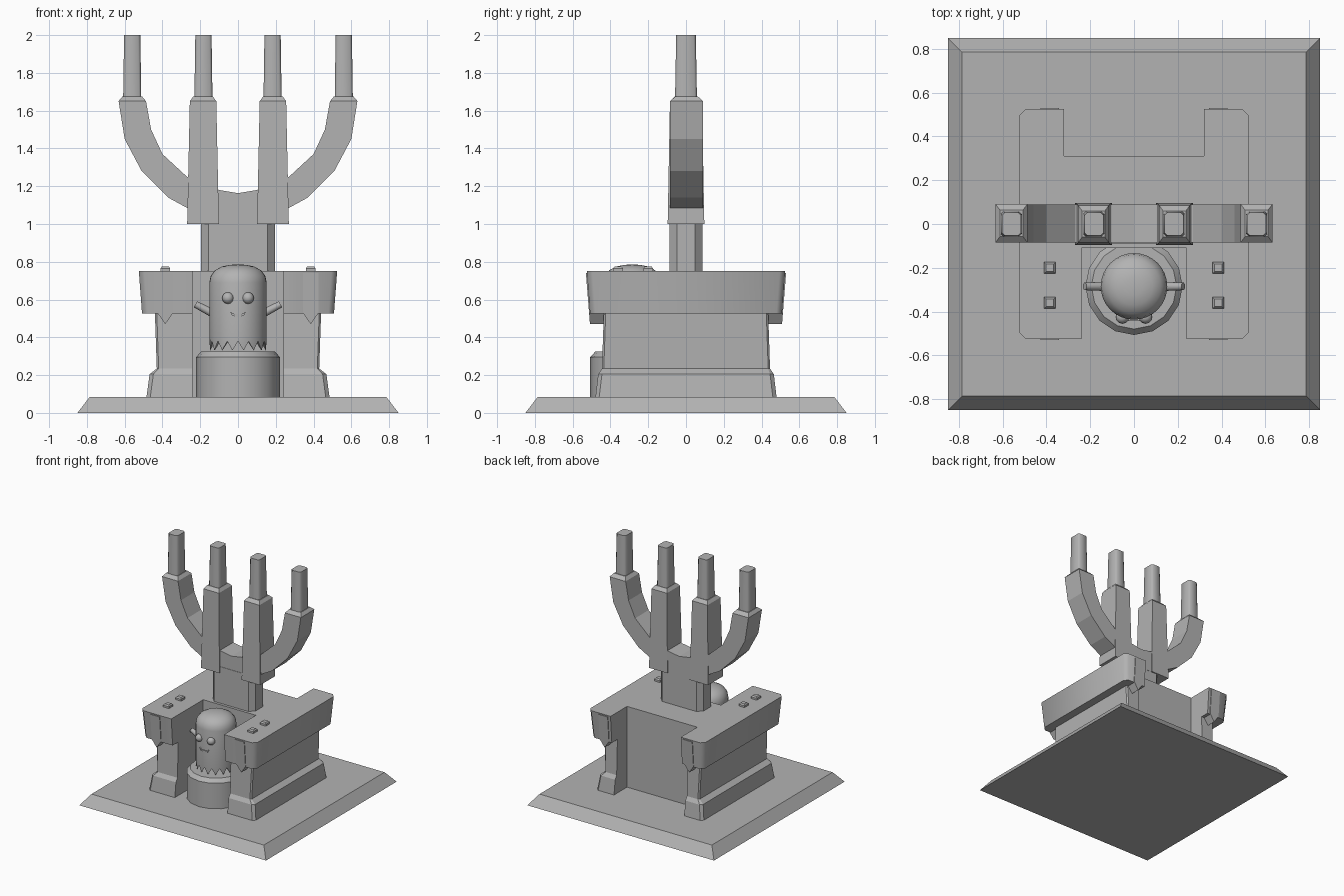
import bpy, bmesh, math
from mathutils import Vector

if "Cube" in bpy.data.objects:
    bpy.data.objects.remove(bpy.data.objects["Cube"], do_unlink=True)

stone = bpy.data.materials.new("stone_grey")
stone.use_nodes = True
stone.diffuse_color = (0.45, 0.45, 0.45, 1)
stone.node_tree.nodes["Principled BSDF"].inputs["Base Color"].default_value = (0.45, 0.45, 0.45, 1)


def finish(name, bm, angle=0):
    bmesh.ops.recalc_face_normals(bm, faces=bm.faces)
    mesh = bpy.data.meshes.new(name)
    bm.to_mesh(mesh)
    bm.free()
    mesh.materials.append(stone)
    obj = bpy.data.objects.new(name, mesh)
    bpy.context.collection.objects.link(obj)
    if angle:
        bpy.ops.object.select_all(action='DESELECT')
        obj.select_set(True)
        bpy.context.view_layer.objects.active = obj
        bpy.ops.object.shade_smooth_by_angle(angle=math.radians(angle))
    return obj


def loft(name, loops, angle=0):
    """Skin equal-length point loops and cap both ends."""
    bm = bmesh.new()
    rings = [[bm.verts.new(p) for p in loop] for loop in loops]
    n = len(rings[0])
    for a, b in zip(rings, rings[1:]):
        for i in range(n):
            j = (i + 1) % n
            bm.faces.new((a[i], a[j], b[j], b[i]))
    bm.faces.new(rings[0])
    bm.faces.new(rings[-1])
    return finish(name, bm, angle)


def rect(cx, cy, hx, hy, z, c=0):
    """Rectangle loop, with corners cut by c."""
    if not c:
        return [(cx + sx * hx, cy + sy * hy, z) for sx, sy in ((-1, -1), (1, -1), (1, 1), (-1, 1))]
    q = [(hx - c, -hy), (hx, c - hy), (hx, hy - c), (hx - c, hy)]
    q += [(-x, -y) for x, y in q]
    return [(cx + x, cy + y, z) for x, y in q]


def ring(cy, r, z, n):
    return [(r * math.cos(t), cy + r * math.sin(t), z)
            for t in (math.tau * i / n for i in range(n))]


def h_plan(hx, hy, z, c):
    """Altar plan with a niche in front and a recess behind."""
    half = [(.24, -.11), (.24, -hy), (hx - c, -hy), (hx, c - hy),
            (hx, hy - c), (hx - c, hy), (.32, hy), (.32, .31)]
    return [(x, y, z) for x, y in half + [(-x, y) for x, y in reversed(half)]]


def extrude_y(name, outline, y0, y1, slope=0):
    """Extrude an x-z outline along y; slope leans it back as it goes down."""
    top = max(z for x, z in outline)
    return loft(name, [[(x, y + slope * (top - z), z) for x, z in outline] for y in (y0, y1)])


# Ground slab and altar body
loft("base_slab", [rect(0, 0, .85, .85, 0), rect(0, 0, .785, .785, .085)])
loft("altar_body", [h_plan(.485, .48, .08, .02), h_plan(.468, .465, .205, .02),
                    h_plan(.43, .445, .235, .01), h_plan(.44, .435, .53, .01)])
loft("altar_top", [h_plan(.508, .508, .525, .03), h_plan(.525, .525, .75, .03)], 50)

# Pointed plates on the ends of the armrests, and studs on top
for side, s in (("left", 1), ("right", -1)):
    fang = [(s * (.385 + dx), z) for dx, z in
            ((-.042, .74), (.042, .74), (.042, .53), (0, .47), (-.042, .53))]
    extrude_y(side + "_front_pendant", fang, -.53, -.44, .08)
    extrude_y(side + "_back_pendant", fang, .53, .44, -.08)
    for k, y in (("back", -.2), ("front", -.36)):
        loft(f"{side}_{k}_stud", [rect(s * .385, y, .026, .026, .74),
                                  rect(s * .385, y, .026, .026, .765),
                                  rect(s * .385, y, .018, .018, .775)])

# Candelabra trunk and curved branch
loft("trunk", [rect(0, 0, .195, .088, .74, .04), rect(0, 0, .195, .088, 1.05, .04)])
upper = [(.1, 1.18), (.27, 1.25), (.4, 1.37), (.46, 1.5), (.487, 1.65)]
lower = [(.632, 1.65), (.6, 1.45), (.51, 1.28), (.37, 1.14), (.26, 1.08), (.18, 1.0)]
half = upper + lower
extrude_y("curved_branch", [(0, 1.163)] + half + [(-x, z) for x, z in reversed(half)], -.085, .09)

# Posts, candle cups and candles
for side, s in (("left", 1), ("right", -1)):
    loft(side + "_post", [rect(s * .185, 0, .084, .097, 1.0), rect(s * .185, 0, .07, .085, 1.65),
                          rect(s * .185, 0, .052, .06, 1.675)])
    loft(side + "_outer_cup", [rect(s * .56, .003, .073, .088, 1.65),
                               rect(s * .56, .003, .052, .06, 1.675)])
    for k, x in (("inner", .183), ("outer", .56)):
        loft(f"{side}_{k}_candle", [rect(s * x, 0, .048, .058, 1.66, .012),
                                    rect(s * x, 0, .043, .052, 2.0, .012)], 50)

# Round pedestal in the niche
CY = -.285
loft("pedestal", [ring(CY, .222, .08, 16), ring(CY, .222, .295, 16), ring(CY, .195, .325, 16)], 30)

# Figure with a ragged hem
hem = [(x, y, .33 if i % 2 else .38) for i, (x, y, z) in enumerate(ring(CY, .15, 0, 32))]
profile = [(.152, .39), (.152, .69), (.145, .725), (.122, .755), (.085, .775), (.04, .784), (.005, .785)]
loft("figure_body", [ring(CY, .13, .38, 32), hem] + [ring(CY, r, z, 32) for r, z in profile], 40)

for side, s in (("left", 1), ("right", -1)):
    bm = bmesh.new()
    bmesh.ops.create_uvsphere(bm, u_segments=12, v_segments=8, radius=.031)
    bmesh.ops.translate(bm, verts=bm.verts, vec=(s * .053, -.425, .608))
    finish(side + "_eye", bm, 60)

    a, b = Vector((s * .13, CY, .525)), Vector((s * .225, CY, .575))
    bm = bmesh.new()
    bmesh.ops.create_cone(bm, cap_ends=True, segments=10, radius1=.022, radius2=.018, depth=(b - a).length)
    bmesh.ops.rotate(bm, verts=bm.verts, matrix=(b - a).to_track_quat('Z', 'Y').to_matrix())
    bmesh.ops.translate(bm, verts=bm.verts, vec=(a + b) / 2)
    finish(side + "_arm", bm, 50)

smile = [(-.042, .535), (-.02, .524), (.02, .524), (.042, .535), (.03, .514), (0, .507), (-.03, .514)]
extrude_y("mouth", smile, -.443, -.42)
